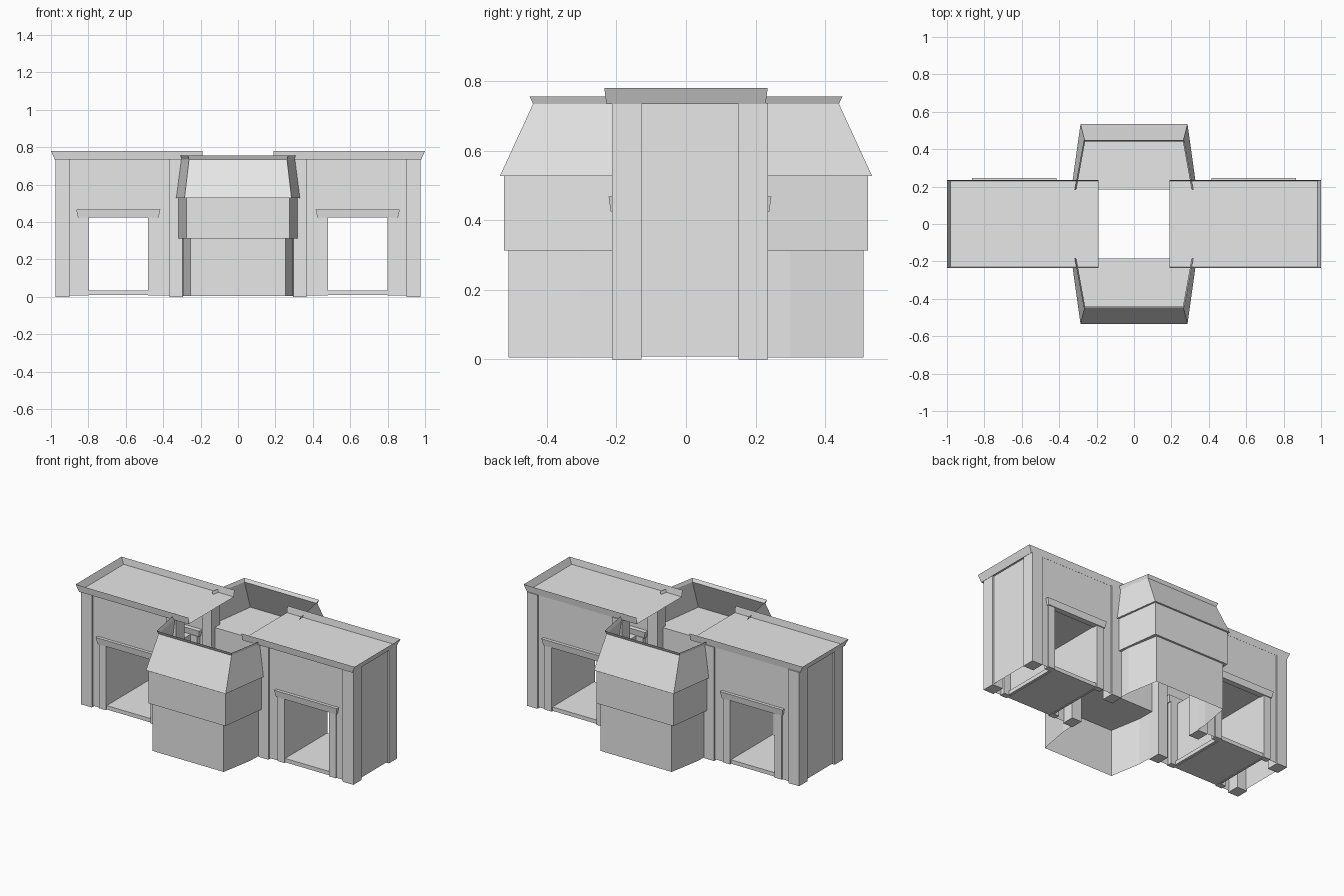
import bpy, bmesh

if "Cube" in bpy.data.objects:
    bpy.data.objects.remove(bpy.data.objects["Cube"])

grey = bpy.data.materials.new("light_grey")
grey.diffuse_color = (0.8, 0.8, 0.8, 1)
grey.use_nodes = True
grey.node_tree.nodes["Principled BSDF"].inputs["Base Color"].default_value = grey.diffuse_color
CY = 0.0115          # wing walls sit slightly behind the roof centre


def make(name, verts, faces, recalc=False):
    me = bpy.data.meshes.new(name)
    me.from_pydata(verts, [], faces)
    bm = bmesh.new()
    bm.from_mesh(me)
    if recalc:
        bmesh.ops.recalc_face_normals(bm, faces=bm.faces)
    bm.to_mesh(me)
    bm.free()
    me.materials.append(grey)
    ob = bpy.data.objects.new(name, me)
    bpy.context.collection.objects.link(ob)
    return ob


def box(name, s, x0, x1, y0, y1, z0, z1, fx=0.0, fy=0.0):
    """Box on side s, its top widened by fx and fy."""
    v = []
    for z, a, b in ((z0, 0, 0), (z1, fx, fy)):
        v += [(s * (x0 - a), y0 - b, z), (s * (x1 + a), y0 - b, z),
              (s * (x1 + a), y1 + b, z), (s * (x0 - a), y1 + b, z)]
    f = [(0, 1, 2, 3), (4, 5, 6, 7)] + [(i, (i + 1) % 4, 4 + (i + 1) % 4, 4 + i) for i in range(4)]
    return make(name, v, f, True)


def sheet(name, paths, flip=False):
    """Open surface lofted between matching paths."""
    n = len(paths[0])
    v = [p for path in paths for p in path]
    f = [(r * n + i, r * n + i + 1, (r + 1) * n + i + 1, (r + 1) * n + i)
         for r in range(len(paths) - 1) for i in range(n - 1)]
    if flip:
        f = [q[::-1] for q in f]
    return make(name, v, f)


# Wings, one each side
for s, side in ((1, "right"), (-1, "left")):
    # hollow body with a passage running front to back
    prof = [(.31, .008), (.31, .737), (.966, .737), (.966, .008),
            (.80, .008), (.80, .43), (.48, .43), (.48, .008)]
    n = len(prof)
    v = [(s * x, CY + d, z) for d in (-.214, .214) for x, z in prof]
    f = [tuple(range(n)), tuple(range(2 * n - 1, n - 1, -1))]
    f += [(i, n + i, n + i + 1, i + 1) for i in (2, 4, 5, 6)]
    make(side + "_wing_walls", v, f, True)
    box(side + "_passage_floor", s, .465, .815, CY - .214, CY + .214, .01, .035)

    # roof plate and flared parapet on three sides
    make(side + "_wing_roof", [(s * .19, -.229, .738), (s * .98, -.229, .738),
                               (s * .98, .229, .738), (s * .19, .229, .738)],
         [(0, 1, 2, 3) if s > 0 else (3, 2, 1, 0)])
    rim = [[(s * .19, -y, z), (s * x, -y, z), (s * x, y, z), (s * .19, y, z)]
           for x, y, z in ((.98, .229, .735), (1.0, .235, .78))]
    sheet(side + "_wing_parapet", rim, s < 0)

    # front and back: corner pillars, door jambs, lintel
    for t, face in ((-1, "front"), (1, "back")):
        def strip(name, x0, x1, d0, d1, z0, z1, fx=0.0, fy=0.0):
            a, b = sorted((CY + t * d0, CY + t * d1))
            box(f"{side}_{face}_{name}", s, x0, x1, a, b, z0, z1, fx, fy)
        strip("outer_pillar", .90, .976, .14, .224, 0, .737)
        strip("inner_pillar", .295, .366, .14, .224, 0, .737)
        strip("outer_jamb", .80, .85, .185, .222, .008, .43)
        strip("inner_jamb", .43, .48, .185, .222, .008, .43)
        strip("lintel", .424, .856, .19, .228, .425, .468, .009, .006)

# Central bays, front and back
for t, face in ((-1, "front"), (1, "back")):
    def path(half, z):
        """Mirror half an outline (x, depth) into a full open path."""
        left = [(-x, t * y, z) for x, y in half]
        return left + [(x, t * y, z) for x, y in reversed(half)]
    base = [(.296, .20), (.293, .30), (.255, .511)]
    band = [(.321, .185), (.276, .524)]
    skirt = [(.335, .185), (.286, .535)]
    top = [(.308, .185), (.262, .44)]
    rim = [(.317, .185), (.268, .45)]
    sheet(face + "_bay_base", [path(base, .005), path(base, .315)], t > 0)

    # closed middle block
    v = path(band, .313) + path(band, .528)
    make(face + "_bay_band", v, [(0, 1, 2, 3), (4, 5, 6, 7)] +
         [(i, (i + 1) % 4, 4 + (i + 1) % 4, 4 + i) for i in range(4)], True)
    # roof plate, leaning roof wall and flared rim
    v = path(skirt, .529)
    make(face + "_bay_roof", v, [(0, 1, 2, 3) if t < 0 else (3, 2, 1, 0)])
    sheet(face + "_bay_mansard", [path(skirt, .528), path(top, .735)], t > 0)
    sheet(face + "_bay_rim", [path(top, .735), path(rim, .756)], t > 0)
